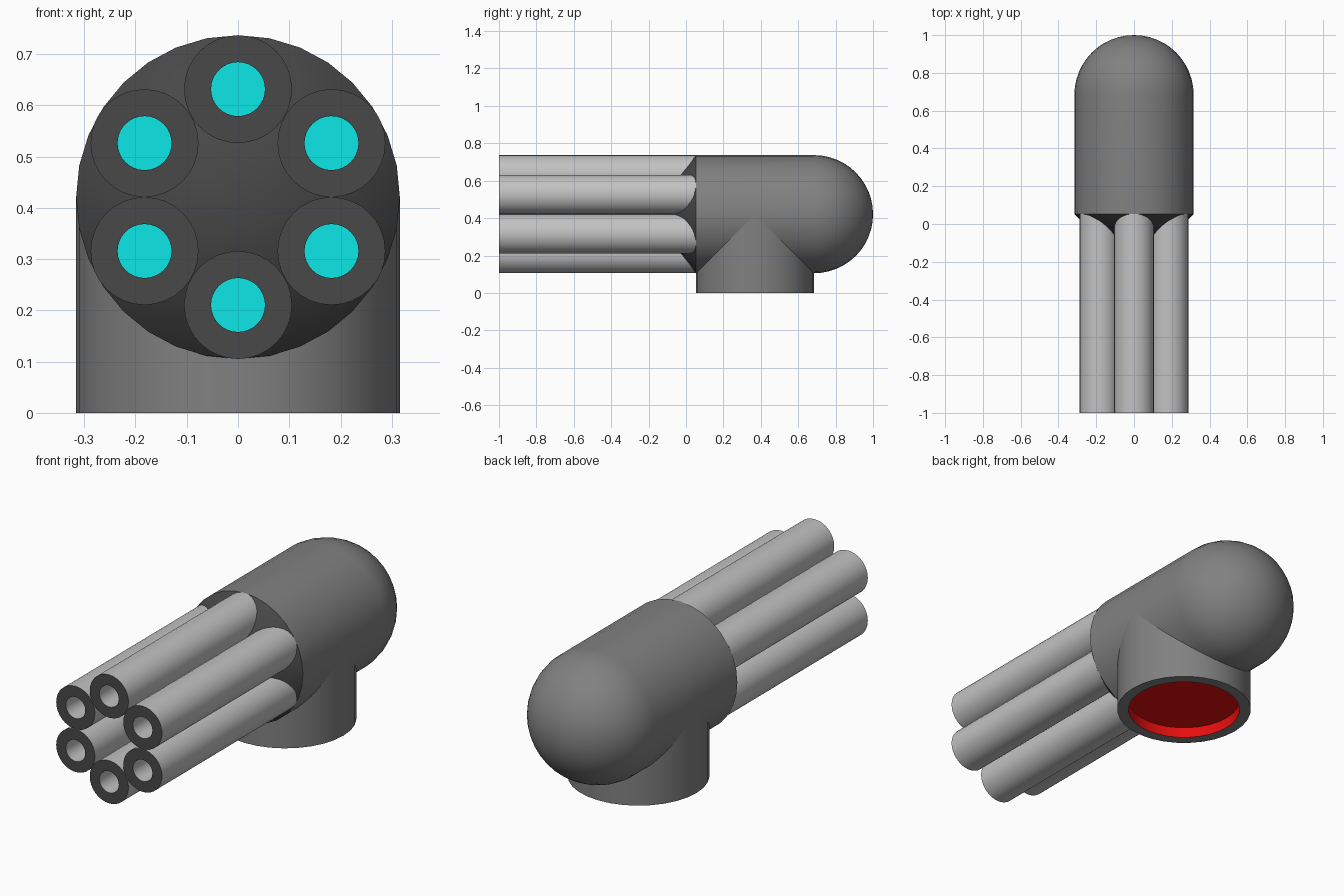
import bpy, bmesh, math
from mathutils import Matrix, Vector

if "Cube" in bpy.data.objects:
    bpy.data.objects.remove(bpy.data.objects["Cube"])

U = 2 / 19            # design unit: barrel radius
AXIS_Z = 4 * U        # height of the body axis
FRONT = 1 - 9 * U     # front rim of the body
BACK = 1 - 3 * U      # where the rear dome starts


def material(name, rgb):
    m = bpy.data.materials.new(name)
    m.diffuse_color = (*rgb, 1)
    m.use_nodes = True
    m.node_tree.nodes["Principled BSDF"].inputs["Base Color"].default_value = m.diffuse_color
    return m


body_grey = material("mid_grey", (0.22, 0.22, 0.22))
dark_grey = material("dark_grey", (0.065, 0.065, 0.065))
light_grey = material("light_grey", (0.54, 0.54, 0.54))
cyan = material("cyan", (0.005, 0.95, 0.95))
red = material("red", (0.95, 0.005, 0.005))

ALONG_Y = Matrix.Rotation(-math.pi / 2, 4, 'X')


def lathe(name, profile, mats, matrix, sides=32):
    """Spin (radius, height) points; mats gives one material per segment."""
    bm = bmesh.new()
    rings = []
    for r, h in profile:
        if r < 1e-6:
            rings.append([bm.verts.new((0, 0, h))] * sides)
        else:
            rings.append([bm.verts.new((r * math.cos(2 * math.pi * j / sides),
                                        r * math.sin(2 * math.pi * j / sides), h))
                          for j in range(sides)])
    slots = list(dict.fromkeys(mats))
    for a, b, mat in zip(rings, rings[1:], mats):
        for j in range(sides):
            k = (j + 1) % sides
            corners = list(dict.fromkeys((a[j], a[k], b[k], b[j])))
            face = bm.faces.new(corners)
            face.material_index = slots.index(mat)
            face.smooth = True
    mesh = bpy.data.meshes.new(name)
    bm.to_mesh(mesh)
    bm.free()
    for m in slots:
        mesh.materials.append(m)
    mesh.set_sharp_from_angle(angle=math.radians(35))
    obj = bpy.data.objects.new(name, mesh)
    obj.matrix_world = matrix
    bpy.context.collection.objects.link(obj)
    return obj


# Body: dark nose cone, cylinder and domed rear
STEPS = 12
dome = [(3 * U * math.cos(i * math.pi / 2 / STEPS),
         BACK + 3 * U * math.sin(i * math.pi / 2 / STEPS)) for i in range(STEPS + 1)]
lathe("body", [(0, FRONT - 3 * U), (3 * U, FRONT)] + dome,
      [dark_grey] + [body_grey] * (STEPS + 1),
      Matrix.Translation((0, 0, AXIS_Z)) @ ALONG_Y)

# Base socket: upright cylinder with a shallow red recess underneath
lathe("base_socket",
      [(0, U / 2), (2.5 * U, U / 2), (2.5 * U, 0), (3 * U, 0), (3 * U, AXIS_Z)],
      [red, red, body_grey, body_grey],
      Matrix.Translation((0, 1 - 6 * U, 0)))

# Six barrels: cyan bore floor, light bore, dark muzzle ring, light outside
BORE_END = FRONT - 1.6 * U
for n in range(6):
    a = math.radians(90 + 60 * n)
    pos = Vector((2 * U * math.cos(a), 0, AXIS_Z + 2 * U * math.sin(a)))
    lathe(f"barrel_{n + 1}",
          [(0, BORE_END), (U / 2, BORE_END), (U / 2, -1), (U, -1), (U, FRONT)],
          [cyan, light_grey, dark_grey, light_grey],
          Matrix.Translation(pos) @ ALONG_Y)
